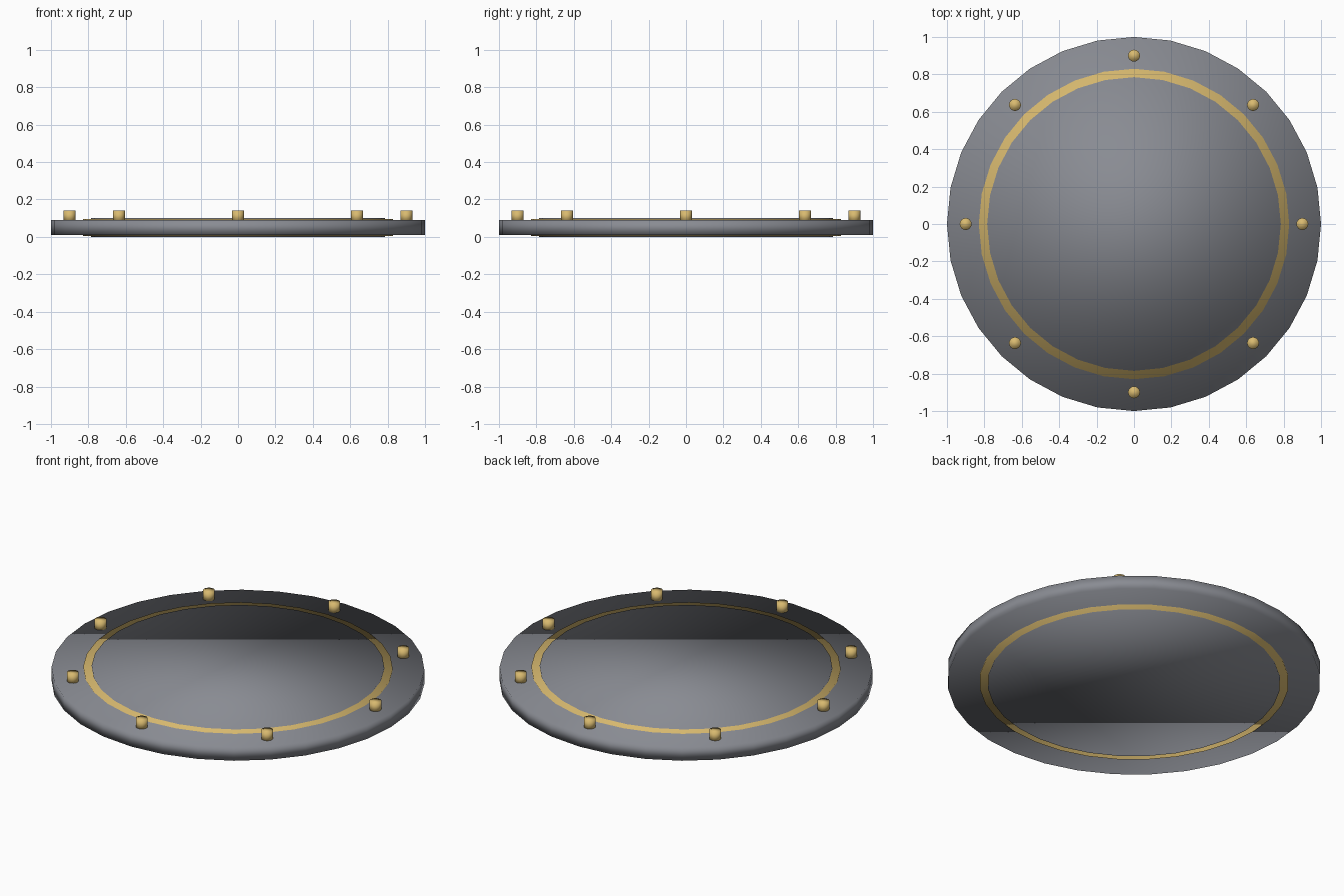
import bpy
from math import cos, sin, tau

cube = bpy.data.objects.get("Cube")
if cube:
    bpy.data.objects.remove(cube, do_unlink=True)


def make_material(name, rgb):
    mat = bpy.data.materials.new(name)
    mat.use_nodes = True
    color = (*rgb, 1.0)
    mat.diffuse_color = color
    mat.node_tree.nodes["Principled BSDF"].inputs["Base Color"].default_value = color
    return mat


def cylinder(name, radius, bottom, top, mat, sides=32, x=0.0, y=0.0):
    bpy.ops.mesh.primitive_cylinder_add(
        vertices=sides, radius=radius, depth=top - bottom,
        location=(x, y, (bottom + top) / 2))
    obj = bpy.context.object
    obj.name = name
    obj.data.materials.append(mat)
    # Soft shading rolls over the rim as well as around it
    bpy.ops.object.shade_smooth()
    return obj


steel = make_material("steel grey", (0.25, 0.26, 0.29))
gold = make_material("gold", (0.69, 0.49, 0.16))

# Stacked discs, each slightly thicker than the one around it
cylinder("outer_rim", 1.0, 0.01, 0.09, steel)
cylinder("gold_ring", 0.83, 0.005, 0.095, gold)
cylinder("centre_plate", 0.785, 0.0, 0.1, steel)

# Studs spaced evenly around the rim
STUDS = 8
for i in range(STUDS):
    angle = tau * i / STUDS
    cylinder(f"stud_{i + 1}", 0.032, 0.08, 0.14, gold, 16,
             0.9 * cos(angle), 0.9 * sin(angle))
